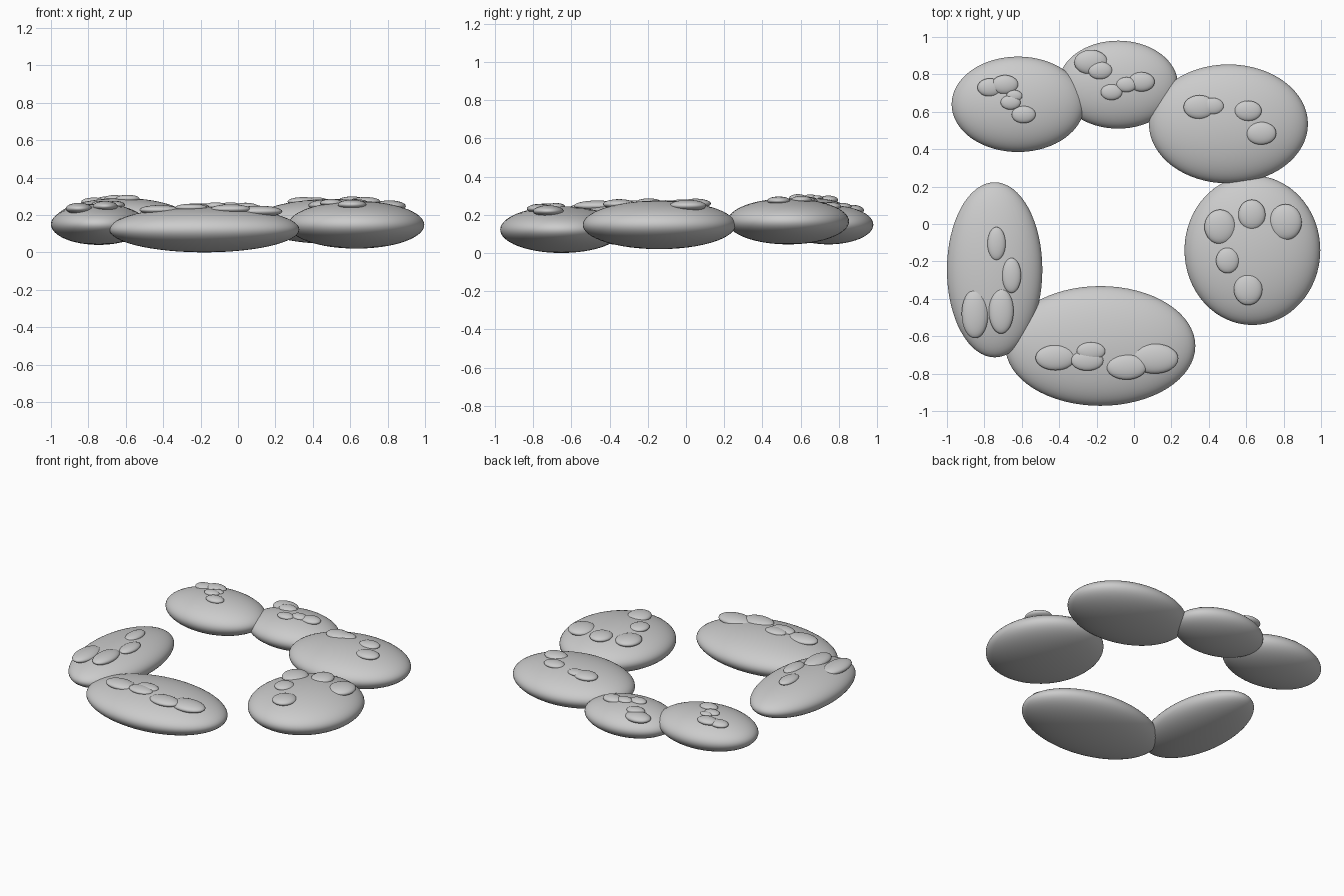
import bpy
import math

cube = bpy.data.objects.get("Cube")
if cube:
    bpy.data.objects.remove(cube, do_unlink=True)

grey = bpy.data.materials.new("light grey stone")
grey.use_nodes = True
colour = (0.6, 0.6, 0.6, 1)
grey.diffuse_color = colour
grey.node_tree.nodes["Principled BSDF"].inputs["Base Color"].default_value = colour


def ellipsoid(name, centre, radii, segments):
    bpy.ops.mesh.primitive_uv_sphere_add(
        segments=segments, ring_count=segments // 2, radius=1, location=centre)
    obj = bpy.context.object
    obj.name = name
    obj.scale = radii
    bpy.ops.object.transform_apply(location=False, rotation=False, scale=True)
    bpy.ops.object.shade_smooth()
    obj.data.materials.append(grey)
    return obj


def stone(name, centre, radii, bumps):
    """A flattened stone with small copies of its shape set into its top.
    Each bump is x, y and its size as a fraction of the stone."""
    body = ellipsoid(name, centre, radii, 64)
    cx, cy, cz = centre
    rx, ry, rz = radii
    for i, (x, y, size) in enumerate(bumps, start=1):
        flat = ((x - cx) / rx) ** 2 + ((y - cy) / ry) ** 2
        z = cz + rz * math.sqrt(max(0, 1 - flat))
        bump = ellipsoid(f"{name}_bump_{i}", (x, y, z),
                         (rx * size, ry * size, rz * size), 32)
        bump.parent = body
        bump.matrix_parent_inverse.translation = [-c for c in centre]


# Back row
stone("back_right_stone", (-0.62, 0.64, 0.175), (0.355, 0.255, 0.115), [
    (-0.77, 0.73, 0.19), (-0.69, 0.745, 0.2), (-0.64, 0.685, 0.12),
    (-0.66, 0.65, 0.15), (-0.59, 0.585, 0.18)])
stone("back_middle_stone", (-0.085, 0.745, 0.148), (0.32, 0.235, 0.103), [
    (-0.23, 0.865, 0.28), (-0.18, 0.82, 0.2), (-0.12, 0.705, 0.18),
    (-0.04, 0.745, 0.17), (0.04, 0.76, 0.22)])
stone("back_left_stone", (0.505, 0.535, 0.165), (0.425, 0.318, 0.12), [
    (0.35, 0.625, 0.2), (0.42, 0.63, 0.14),
    (0.61, 0.605, 0.17), (0.68, 0.485, 0.19)])

# Sides
stone("left_stone", (0.633, -0.14, 0.147), (0.363, 0.4, 0.127), [
    (0.46, -0.015, 0.23), (0.63, 0.05, 0.2), (0.81, 0.01, 0.24),
    (0.5, -0.195, 0.17), (0.61, -0.35, 0.21)])
stone("right_stone", (-0.745, -0.245, 0.15), (0.255, 0.468, 0.11), [
    (-0.735, -0.105, 0.19), (-0.655, -0.275, 0.2),
    (-0.71, -0.465, 0.26), (-0.85, -0.48, 0.28)])

# Front
stone("front_stone", (-0.18, -0.652, 0.122), (0.508, 0.32, 0.122), [
    (-0.42, -0.715, 0.21), (-0.25, -0.73, 0.17), (-0.23, -0.68, 0.15),
    (-0.04, -0.765, 0.21), (0.11, -0.72, 0.25)])
